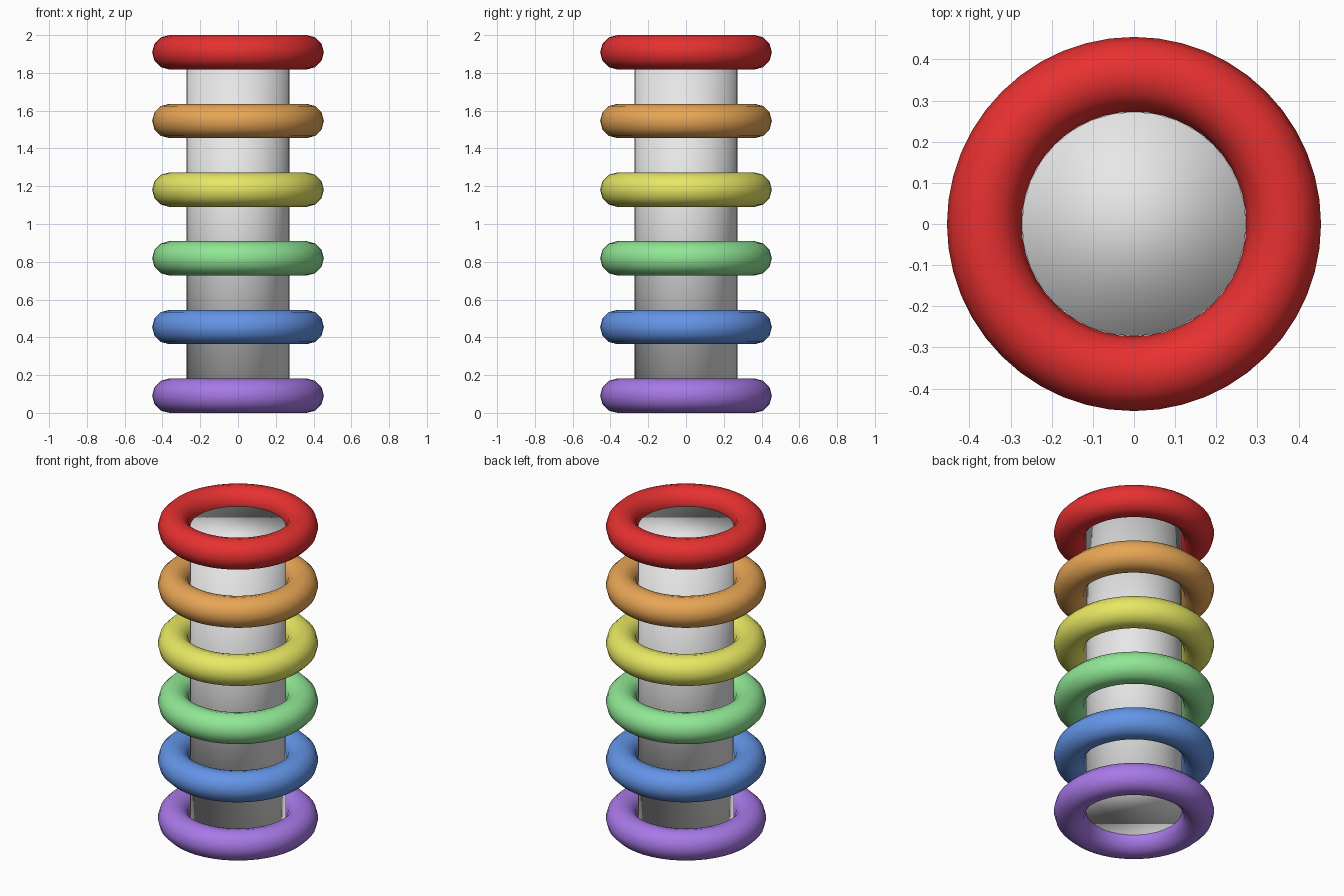
import bpy

if "Cube" in bpy.data.objects:
    bpy.data.objects.remove(bpy.data.objects["Cube"])

UNIT = 2 / 5.5            # ring major radius, also the spacing between rings
TUBE = UNIT / 4           # ring tube radius


def finish(name, color):
    """Name the active object, smooth it and give it one flat colour."""
    ob = bpy.context.object
    ob.name = ob.data.name = name
    mat = bpy.data.materials.new(name + "_color")
    mat.diffuse_color = (*color, 1)
    mat.use_nodes = True
    mat.node_tree.nodes["Principled BSDF"].inputs["Base Color"].default_value = mat.diffuse_color
    ob.data.materials.append(mat)
    bpy.ops.object.shade_smooth()
    return ob


# central post, running between the centres of the end rings
bpy.ops.mesh.primitive_cylinder_add(vertices=32, radius=UNIT * 0.75, depth=UNIT * 5,
                                    location=(0, 0, 1))
finish("white_post", (0.8, 0.8, 0.8))

# six coloured rings, bottom to top
rings = [
    ("purple_ring", (0.39, 0.19, 0.8)),
    ("blue_ring", (0.125, 0.3, 0.8)),
    ("green_ring", (0.28, 0.8, 0.3)),
    ("yellow_ring", (0.8, 0.8, 0.125)),
    ("orange_ring", (0.8, 0.38, 0.09)),
    ("red_ring", (0.8, 0.03, 0.03)),
]
for i, (name, color) in enumerate(rings):
    bpy.ops.mesh.primitive_torus_add(major_radius=UNIT, minor_radius=TUBE,
                                     major_segments=48, minor_segments=12,
                                     location=(0, 0, TUBE + i * UNIT))
    finish(name, color)
